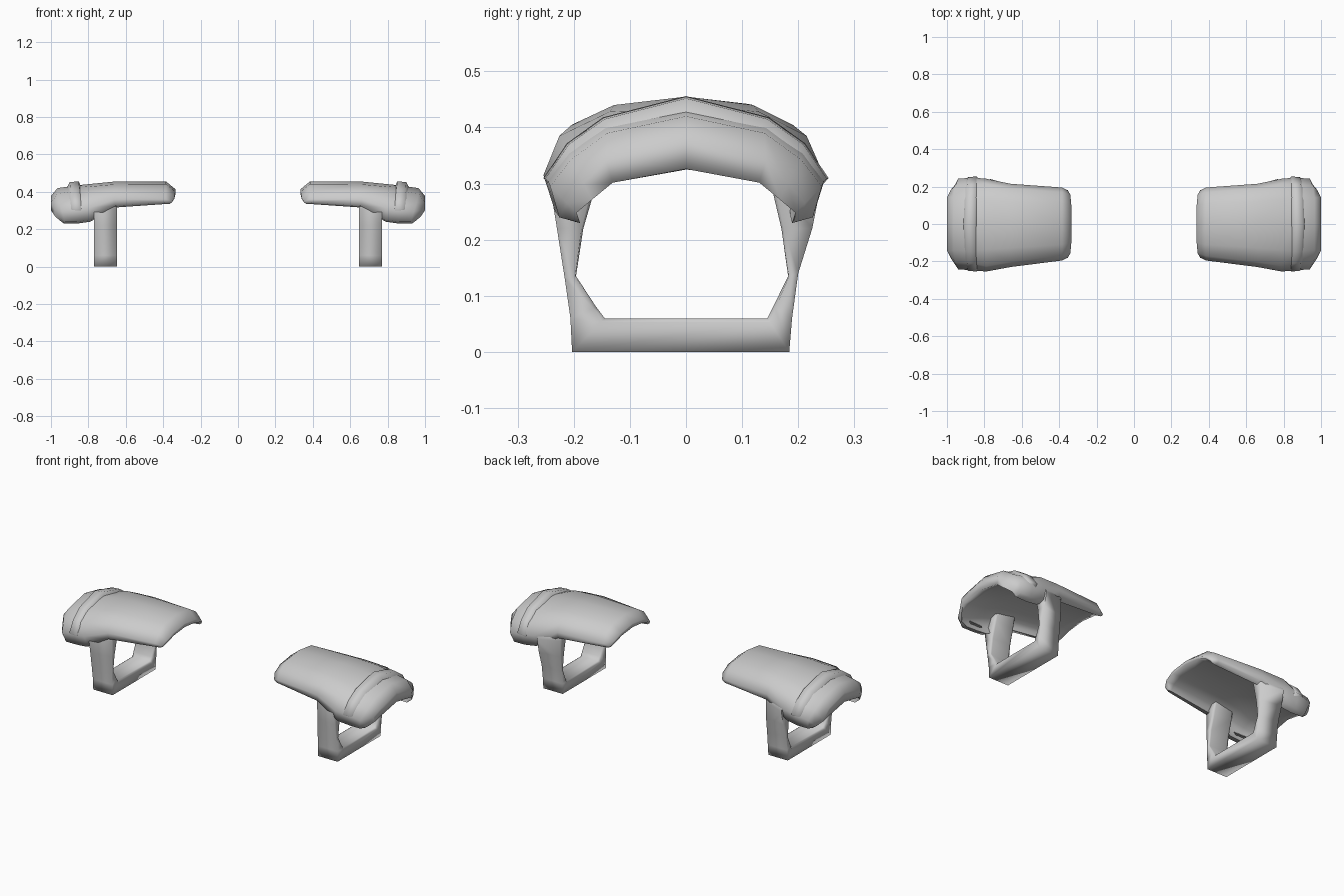
import bpy, bmesh
from math import radians

old = bpy.data.objects.get("Cube")
if old:
    bpy.data.objects.remove(old, do_unlink=True)

grey = bpy.data.materials.new("plain grey")
grey.use_nodes = True
grey.diffuse_color = (0.6, 0.6, 0.6, 1)
grey.node_tree.nodes["Principled BSDF"].inputs["Base Color"].default_value = (0.6, 0.6, 0.6, 1)


def loft(name, rings, angle):
    """Skin closed rings of points, then mirror the part to the other arm."""
    bm = bmesh.new()
    vs = [[bm.verts.new(p) for p in ring] for ring in rings]
    n = len(vs[0])
    for a, b in zip(vs, vs[1:]):
        for i in range(n):
            j = (i + 1) % n
            bm.faces.new((a[i], a[j], b[j], b[i]))
    # ends are closed with quads between outer and inner lines
    for ring in (vs[0], vs[-1]):
        for i in range(n // 2 - 1):
            bm.faces.new((ring[i], ring[i + 1], ring[n - 2 - i], ring[n - 1 - i]))
    bmesh.ops.recalc_face_normals(bm, faces=bm.faces)
    me = bpy.data.meshes.new(name)
    bm.to_mesh(me)
    bm.free()
    me.materials.append(grey)
    ob = bpy.data.objects.new(name, me)
    bpy.context.collection.objects.link(ob)
    bpy.ops.object.select_all(action='DESELECT')
    ob.select_set(True)
    bpy.context.view_layer.objects.active = ob
    m = ob.modifiers.new("other_arm", 'MIRROR')
    m.use_mirror_merge = False
    bpy.ops.object.modifier_apply(modifier=m.name)
    bpy.ops.object.shade_smooth_by_angle(angle=radians(angle))


def arch(half, front=1.0):
    """Full arch from half profile (x, y, z), apex first; front widens -y."""
    return [(x, -y * front, z) for x, y, z in reversed(half)] + half[1:]


def section(x, pts, drop, inset, pull=(0, 0, 0, 0, 0), front=1.0):
    """Closed shell section: outer arch, then the inner arch reversed."""
    outer = [(x - p, y, z) for p, (y, z) in zip(pull, pts)]
    last = len(pts) - 1
    inner = [(px, y * (1 - inset), z - drop * (1 - .9 * i / last))
             for i, (px, y, z) in enumerate(outer)]
    return arch(outer, front) + arch(inner, front)[::-1]


# Curved arm shell, from the wrist rim to the rounded outer end
loft("arm_shell", [
    section(.335, [(0, .415), (.10, .40), (.155, .375), (.18, .35), (.18, .338)],
            .02, .04, (0, 0, -.005, -.018, -.03)),
    section(.385, [(0, .455), (.11, .442), (.17, .405), (.195, .36), (.193, .342)],
            .07, .12),
    section(.66, [(0, .455), (.12, .44), (.19, .405), (.215, .36), (.21, .325)],
            .09, .15, front=1.07),
    section(.79, [(0, .442), (.13, .428), (.215, .385), (.242, .315), (.222, .25)],
            .098, .16, front=1.05),
    section(.86, [(0, .435), (.145, .405), (.21, .36), (.248, .31), (.225, .24)],
            .1, .16),
    section(.965, [(0, .42), (.14, .39), (.205, .343), (.242, .295), (.226, .24)],
            .095, .15, (0, 0, .01, .025, .04)),
    section(1.0, [(0, .378), (.142, .342), (.182, .30), (.212, .265), (.205, .235)],
            .052, .08, (0, 0, .02, .045, .07)),
], angle=100)

# Raised ridge across the shell, leaning outward, its tips buried in the sides
ridge = [(0, .456), (.148, .418), (.212, .372), (.254, .31), (.215, .265)]


def ridge_line(x, sink):
    return arch([(x - .004 * i, y - sink * (i > 0) * .8, z - sink * (1 - i / 4))
                 for i, (y, z) in enumerate(ridge)])


rows = [ridge_line(.838, .03), ridge_line(.852, 0), ridge_line(.9, .004),
        ridge_line(.915, .035)]
loft("shell_ridge", [list(r) for r in zip(*rows)], angle=70)


# Strap loop under the shell: each ring is one cross-section of the band
def band(outer_near, outer_far, inner):
    """Inner side has chamfered edges, given by the middle points."""
    x0, x1, c = .648, .77, .01
    (yn, zn), (yf, zf), (yi, zi) = outer_near, outer_far, inner
    ys, zs = yi + (yn - yi) * .12, zi + (zn - zi) * .12
    return [(x0, yn, zn), (x1, yf, zf), (x1, ys, zs),
            (x1 - c, yi, zi), (x0 + c, yi, zi), (x0, ys, zs)]


loft("strap_loop", [
    band((-.208, .36), (-.225, .345), (-.14, .375)),
    band((-.213, .31), (-.243, .30), (-.158, .305)),
    band((-.211, .22), (-.23, .22), (-.183, .22)),
    band((-.208, .13), (-.216, .13), (-.196, .135)),
    band((-.206, .06), (-.206, .06), (-.16, .08)),
    band((-.203, 0), (-.203, 0), (-.145, .06)),
    band((.184, 0), (.184, 0), (.145, .06)),
    band((.189, .06), (.189, .06), (.155, .08)),
    band((.195, .13), (.2, .14), (.182, .135)),
    band((.205, .22), (.225, .22), (.17, .22)),
    band((.207, .31), (.241, .30), (.15, .305)),
    band((.2, .36), (.225, .345), (.135, .375)),
], angle=100)
